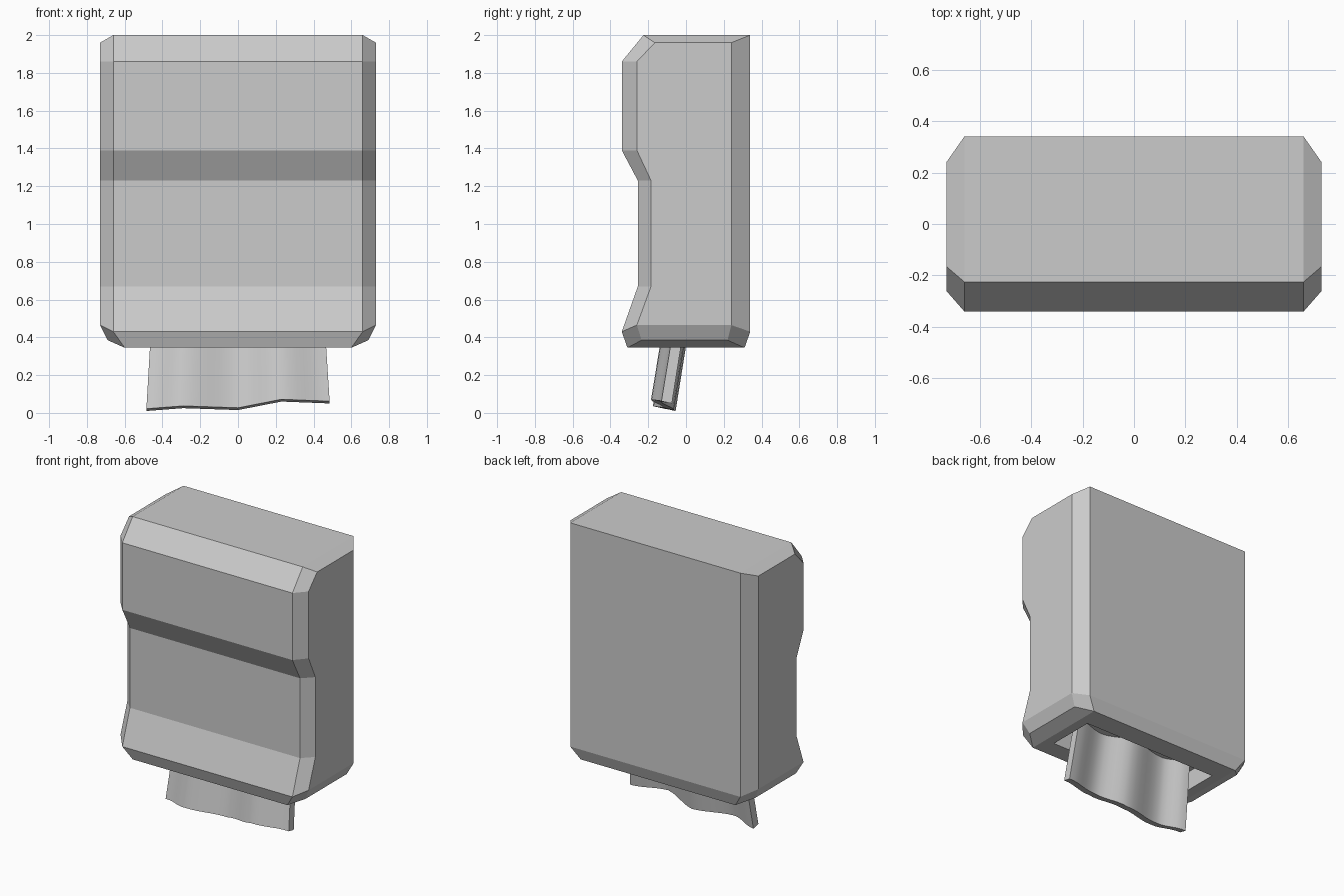
import bpy
import bmesh
import math

cube = bpy.data.objects.get("Cube")
if cube:
    bpy.data.objects.remove(cube, do_unlink=True)

grey = bpy.data.materials.new("neutral grey")
grey.use_nodes = True
grey.diffuse_color = (0.6, 0.6, 0.6, 1)
grey.node_tree.nodes["Principled BSDF"].inputs["Base Color"].default_value = (0.6, 0.6, 0.6, 1)


def finish(bm, name):
    bmesh.ops.recalc_face_normals(bm, faces=bm.faces)
    mesh = bpy.data.meshes.new(name)
    bm.to_mesh(mesh)
    bm.free()
    mesh.materials.append(grey)
    obj = bpy.data.objects.new(name, mesh)
    bpy.context.collection.objects.link(obj)
    return obj


def bridge(bm, a, b):
    n = len(a)
    for i in range(n):
        j = (i + 1) % n
        bm.faces.new((a[i], a[j], b[j], b[i]))


# Housing: chamfered eight-sided sections stacked from top to bottom
W_IN, W_OUT, BACK, BACK_CH = 0.66, 0.73, 0.34, 0.24


def section(bm, front, front_ch, z, z_ch, w=W_IN, w_ch=W_OUT, back=BACK, back_ch=BACK_CH):
    half = [(w, front, z), (w_ch, front_ch, z_ch), (w_ch, back_ch, z_ch), (w, back, z)]
    pts = half + [(-x, y, h) for x, y, h in reversed(half)]
    return [bm.verts.new(p) for p in pts]


bm = bmesh.new()
rings = [
    section(bm, -0.225, -0.165, 2.0, 1.96),
    section(bm, -0.34, -0.26, 1.86, 1.86),
    section(bm, -0.34, -0.26, 1.39, 1.39),
    section(bm, -0.255, -0.185, 1.23, 1.23),
    section(bm, -0.255, -0.185, 0.67, 0.67),
    section(bm, -0.34, -0.26, 0.43, 0.465),
    section(bm, -0.31, -0.235, 0.345, 0.385, 0.60, 0.69, 0.31, 0.22),
]
for a, b in zip(rings, rings[1:]):
    bridge(bm, a, b)

# Sloped shoulders on both ends, flat strip between them on top
for ring in (rings[0], rings[-1]):
    bm.faces.new(ring[0:4])
    bm.faces.new(ring[4:8])
top, bottom = rings[0], rings[-1]
bm.faces.new((top[0], top[3], top[4], top[7]))

# Underside rim with a rectangular recess
rim = [bottom[i] for i in (0, 3, 4, 7)]
corners = [(0.53, -0.18), (0.53, 0.16), (-0.53, 0.16), (-0.53, -0.18)]
edge = [bm.verts.new((x, y, 0.345)) for x, y in corners]
roof = [bm.verts.new((x, y, 0.48)) for x, y in corners]
bridge(bm, rim, edge)
bridge(bm, edge, roof)
bm.faces.new(roof)
finish(bm, "housing")

# Wavy tab hanging from the recess, with a ragged lower edge
ends = [(-0.485, -0.055, 0.01), (-0.29, -0.12, 0.025), (0.0, -0.065, 0.015),
        (0.23, -0.13, 0.06), (0.485, -0.075, 0.05)]
STEPS, THICK, TAB_TOP = 6, 0.055, 0.48
outline = []
for (x0, y0, z0), (x1, y1, z1) in zip(ends, ends[1:]):
    for s in range(STEPS):
        t = s / STEPS
        ease = (1 - math.cos(math.pi * t)) / 2
        outline.append((x0 + (x1 - x0) * t, y0 + (y1 - y0) * ease, z0 + (z1 - z0) * t))
outline.append(ends[-1])

bm = bmesh.new()
loops = []
for x, y, z in outline:
    lean = 0.16 * (TAB_TOP - z)
    xt, yt = x * 0.945, y + lean
    loops.append([bm.verts.new(p) for p in (
        (x, y, z), (xt, yt, TAB_TOP),
        (xt, yt - THICK, TAB_TOP), (x, y - THICK, z + 0.012))])
for a, b in zip(loops, loops[1:]):
    bridge(bm, a, b)
bm.faces.new(loops[0])
bm.faces.new(loops[-1])
tab = finish(bm, "wavy_tab")

bpy.ops.object.select_all(action="DESELECT")
tab.select_set(True)
bpy.context.view_layer.objects.active = tab
bpy.ops.object.shade_smooth_by_angle(angle=math.radians(35))
